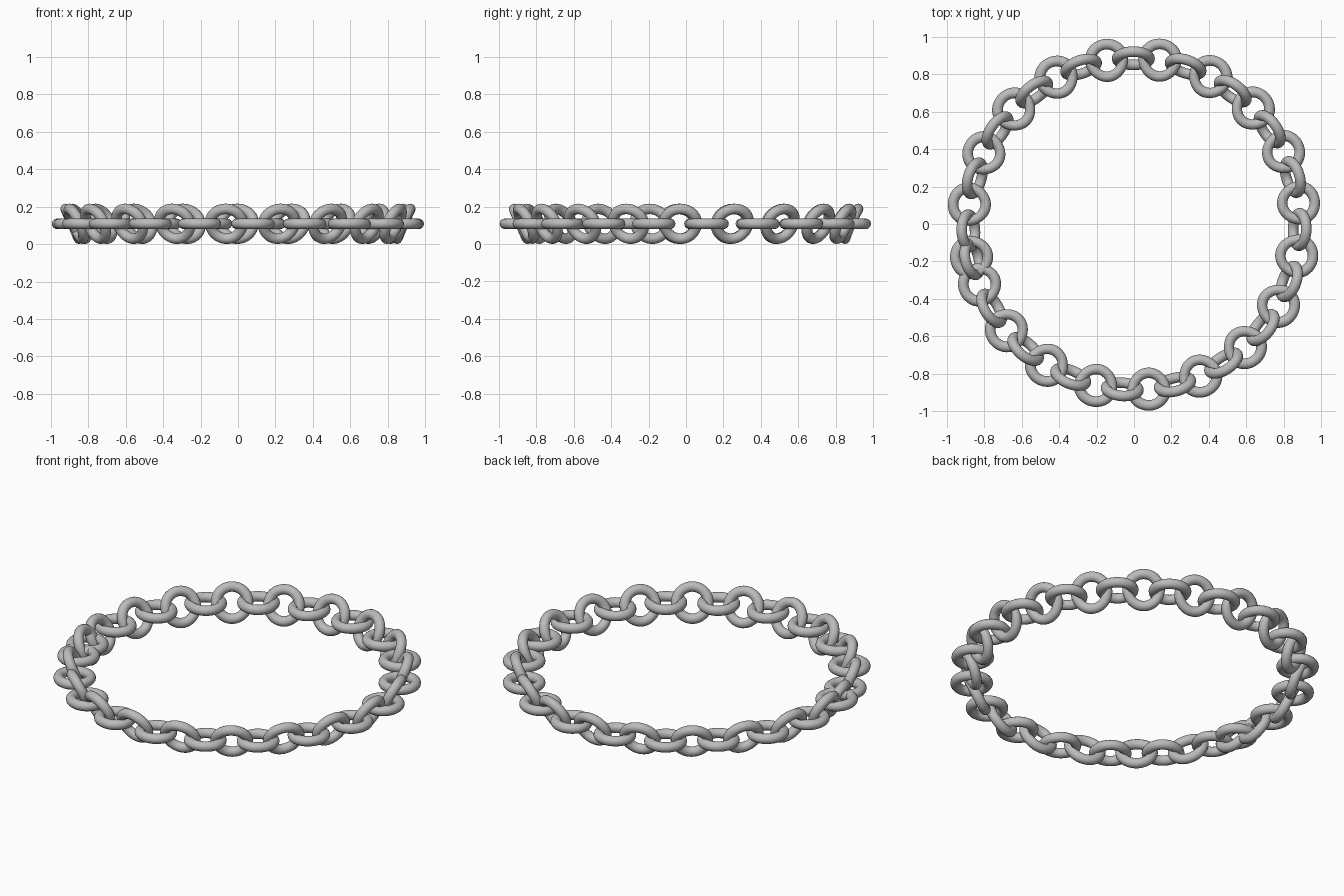
import bpy
import math
from mathutils import Matrix, Vector

cube = bpy.data.objects.get("Cube")
if cube:
    bpy.data.objects.remove(cube, do_unlink=True)

RING_R = 0.885      # radius of the whole chain
MID_Z = 0.108       # height of the chain's centre line
LINKS = 40
START = 191.6       # angle of the first link, in degrees
STEP = 9.215        # angle between links
LEAN = 24           # upright links lean outwards at the top

steel = bpy.data.materials.new("steel_grey")
steel.use_nodes = True
colour = (0.5, 0.5, 0.5, 1)
steel.diffuse_color = colour
steel.node_tree.nodes["Principled BSDF"].inputs["Base Color"].default_value = colour


def add_link(name, angle, roll):
    """A round link, rolled about the chain's direction and bent along the circle."""
    bpy.ops.mesh.primitive_torus_add(
        major_radius=0.087, minor_radius=0.028, major_segments=48, minor_segments=16)
    link = bpy.context.object
    link.name = name
    turn = Matrix.Rotation(roll, 3, 'X')
    for v in link.data.vertices:
        along, out, up = turn @ v.co
        a = angle + along / RING_R
        r = RING_R + out
        v.co = Vector((r * math.cos(a), r * math.sin(a), MID_Z + up))
    link.data.materials.append(steel)
    bpy.ops.object.shade_smooth()


# Flat and leaning upright links alternate; the two ends overlap slightly
for i in range(LINKS):
    upright = i % 2 == 1
    add_link(f"{'upright' if upright else 'flat'}_link_{i // 2 + 1}",
             math.radians(START - STEP * i),
             math.radians(90 - LEAN) if upright else 0)
